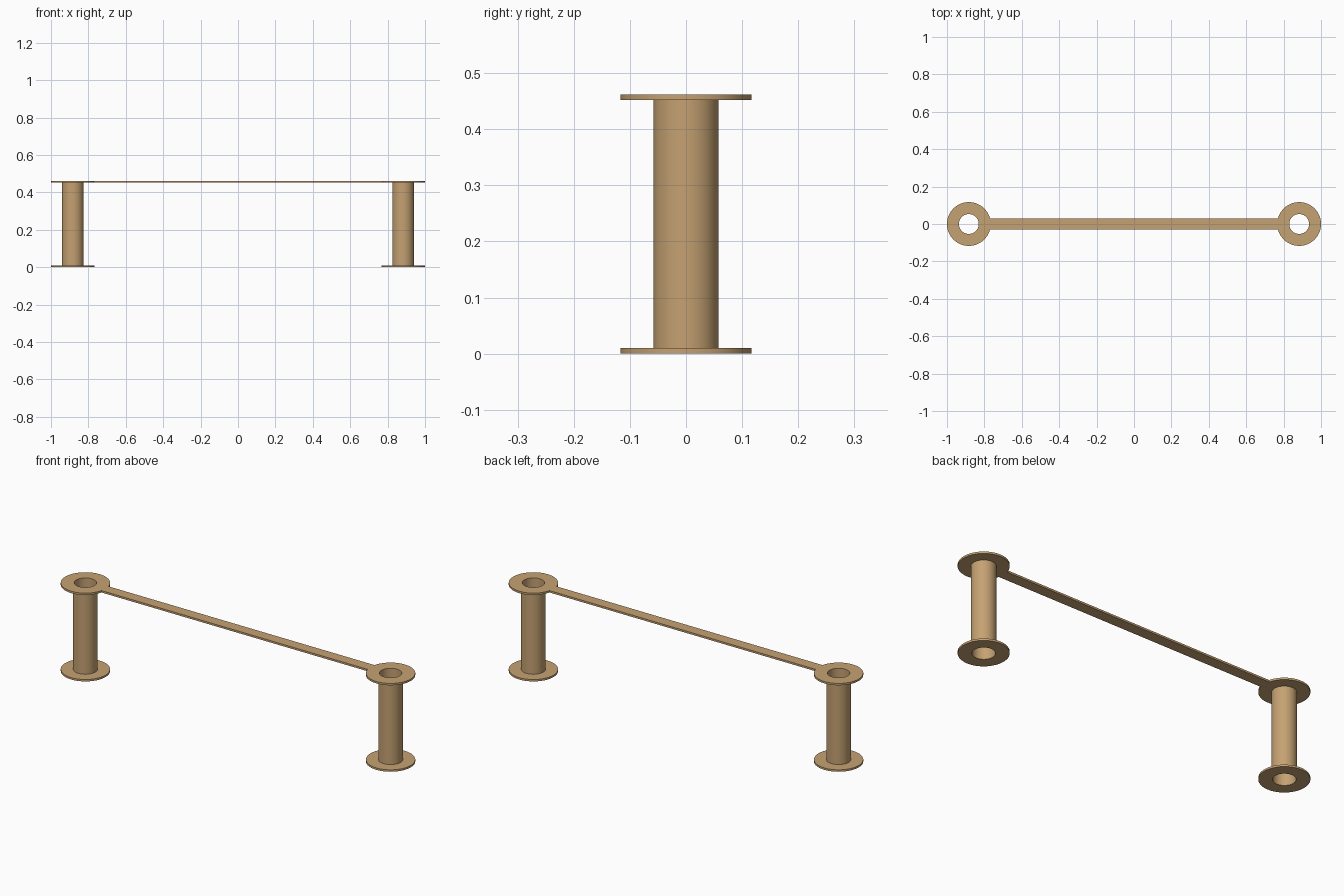
import bpy, bmesh, math

if "Cube" in bpy.data.objects:
    bpy.data.objects.remove(bpy.data.objects["Cube"])

CX, R_FLANGE, R_TUBE, R_HOLE = 0.883, 0.117, 0.058, 0.053
T, H, BAR = 0.01, 0.462, 0.029     # plate thickness, height, half bar width
SEG = 64

mat = bpy.data.materials.new("tan")
mat.diffuse_color = (0.56, 0.36, 0.17, 1)
mat.use_nodes = True
mat.node_tree.nodes["Principled BSDF"].inputs["Base Color"].default_value = mat.diffuse_color


def finish(ob):
    ob.data.materials.clear()
    ob.data.materials.append(mat)
    bpy.ops.object.select_all(action='DESELECT')
    ob.select_set(True)
    bpy.context.view_layer.objects.active = ob
    bpy.ops.object.shade_smooth_by_angle(angle=math.radians(30))


def post(name, x):
    """Hollow tube standing on a ring flange, turned from one profile."""
    prof = [(R_HOLE, 0), (R_FLANGE, 0), (R_FLANGE, T),
            (R_TUBE, T), (R_TUBE, H - T), (R_HOLE, H - T)]
    bm = bmesh.new()
    rings = [[bm.verts.new((r * math.cos(a), r * math.sin(a), z)) for r, z in prof]
             for a in (2 * math.pi * i / SEG for i in range(SEG))]
    n = len(prof)
    for i in range(SEG):
        a, b = rings[i], rings[(i + 1) % SEG]
        for j in range(n):
            k = (j + 1) % n
            bm.faces.new((a[j], b[j], b[k], a[k]))
    bmesh.ops.recalc_face_normals(bm, faces=bm.faces)
    me = bpy.data.meshes.new(name)
    bm.to_mesh(me)
    bm.free()
    ob = bpy.data.objects.new(name, me)
    bpy.context.collection.objects.link(ob)
    ob.location.x = x
    finish(ob)


def arc(cx, r, a0, a1, n):
    return [(cx + r * math.cos(a0 + (a1 - a0) * i / n),
             r * math.sin(a0 + (a1 - a0) * i / n)) for i in range(n + 1)]


# Two posts
post("left_post", -CX)
post("right_post", CX)

# Top link: two rings joined by a bar, as one flat plate with holes
g = math.asin(BAR / R_FLANGE)
outline = (arc(CX, R_FLANGE, -math.pi + g, math.pi - g, SEG)
           + arc(-CX, R_FLANGE, g, 2 * math.pi - g, SEG))
holes = [arc(s * CX, R_HOLE, 0, 2 * math.pi, SEG)[:-1] for s in (-1, 1)]
cu = bpy.data.curves.new("top_link", 'CURVE')
cu.dimensions = '2D'
cu.fill_mode = 'BOTH'
cu.extrude = T / 2
for pts in [outline] + holes:
    sp = cu.splines.new('POLY')
    sp.points.add(len(pts) - 1)
    for p, (x, y) in zip(sp.points, pts):
        p.co = (x, y, 0, 1)
    sp.use_cyclic_u = True
link = bpy.data.objects.new("top_link", cu)
bpy.context.collection.objects.link(link)
link.location.z = H - T / 2
bpy.ops.object.select_all(action='DESELECT')
link.select_set(True)
bpy.context.view_layer.objects.active = link
bpy.ops.object.convert(target='MESH')
link = bpy.context.view_layer.objects.active

# Weld the plate and face it outward
bm = bmesh.new()
bm.from_mesh(link.data)
bmesh.ops.remove_doubles(bm, verts=bm.verts, dist=1e-5)
bmesh.ops.recalc_face_normals(bm, faces=bm.faces)
bm.to_mesh(link.data)
bm.free()
finish(link)
